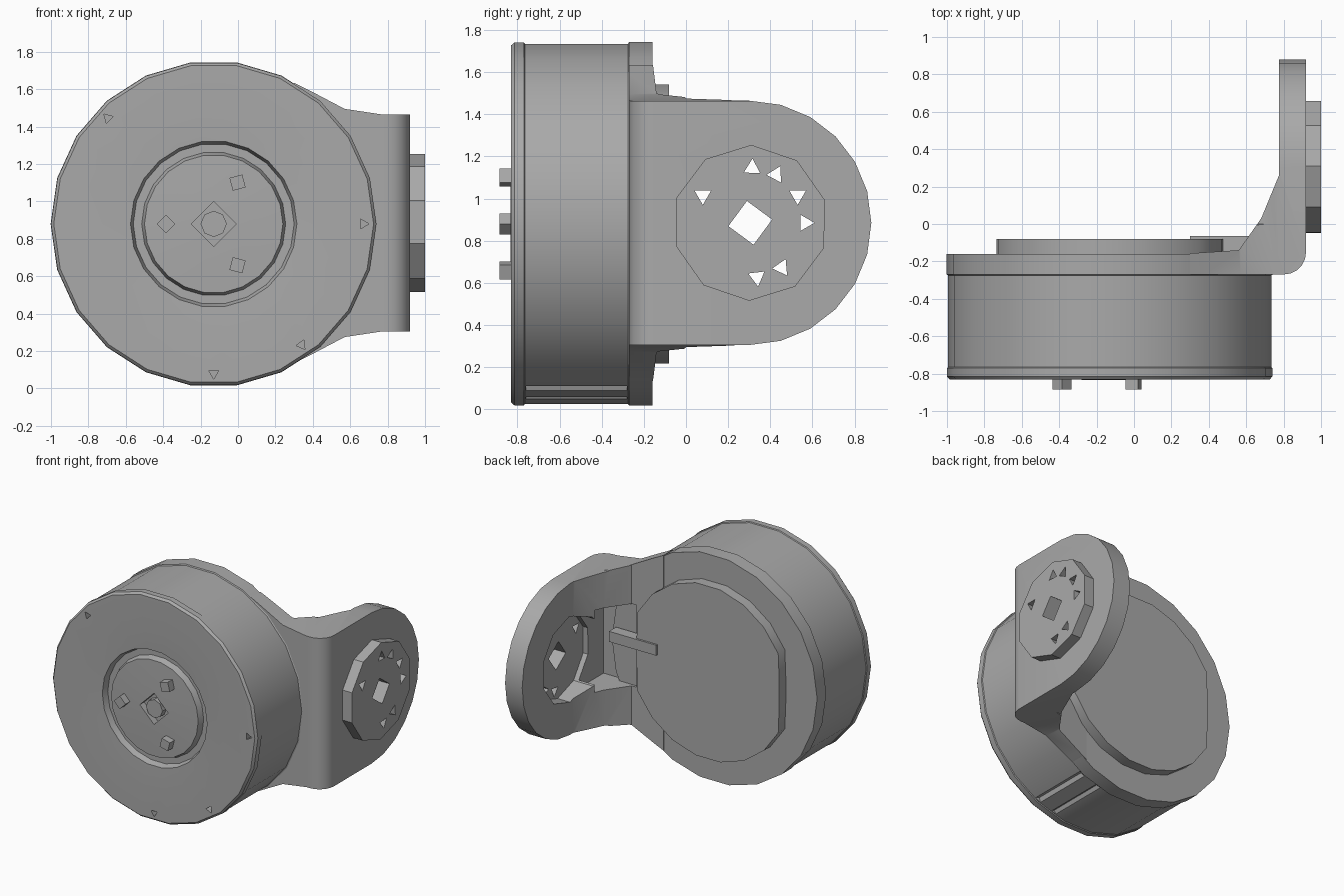
import bpy, bmesh, math
from mathutils import Vector

if "Cube" in bpy.data.objects:
    bpy.data.objects.remove(bpy.data.objects["Cube"])

grey = bpy.data.materials.new("plain grey")
grey.use_nodes = True
colour = (0.4, 0.4, 0.4, 1)
grey.diffuse_color = colour
grey.node_tree.nodes["Principled BSDF"].inputs["Base Color"].default_value = colour

CX, CZ = -0.13, 0.88      # motor axis
HY, HZ = 0.305, 0.885     # hub axis


def finish(name, bm):
    bmesh.ops.remove_doubles(bm, verts=bm.verts, dist=0.0001)
    bmesh.ops.recalc_face_normals(bm, faces=bm.faces)
    mesh = bpy.data.meshes.new(name)
    bm.to_mesh(mesh)
    bm.free()
    mesh.materials.append(grey)
    ob = bpy.data.objects.new(name, mesh)
    bpy.context.collection.objects.link(ob)
    return ob


def prism(name, points, axis, low, high):
    """Extrude a 2D outline along x, y or z."""
    def place(p, d):
        return {"x": (d, *p), "y": (p[0], d, p[1]), "z": (*p, d)}[axis]
    bm = bmesh.new()
    face = bm.faces.new([bm.verts.new(place(p, low)) for p in points])
    new = bmesh.ops.extrude_face_region(bm, geom=[face])["geom"]
    shift = Vector(place((0, 0), high - low))
    bmesh.ops.translate(bm, vec=shift, verts=[v for v in new if isinstance(v, bmesh.types.BMVert)])
    return finish(name, bm)


def circle(u, v, r, sides, start=0.0):
    return [(u + r * math.cos(start + math.tau * i / sides),
             v + r * math.sin(start + math.tau * i / sides)) for i in range(sides)]


def box(name, x0, x1, y0, y1, z0, z1):
    return prism(name, [(x0, y0), (x1, y0), (x1, y1), (x0, y1)], "z", z0, z1)


def lathe(name, profile, sides):
    """Spin (radius, y) points around the motor axis."""
    bm = bmesh.new()
    verts = [bm.verts.new((CX + r, y, CZ)) for r, y in profile]
    edges = [bm.edges.new(pair) for pair in zip(verts, verts[1:])]
    bmesh.ops.spin(bm, geom=verts + edges, cent=(CX, 0, CZ), axis=(0, 1, 0),
                   angle=math.tau, steps=sides)
    return finish(name, bm)


def combine(ob, tool, operation="DIFFERENCE"):
    mod = ob.modifiers.new("cut", "BOOLEAN")
    mod.object, mod.operation, mod.solver = tool, operation, "EXACT"
    bpy.context.view_layer.objects.active = ob
    bpy.ops.object.modifier_apply(modifier=mod.name)
    bpy.data.objects.remove(tool)


# Motor drum with front ring groove and rear flange
drum = lathe("motor_drum", [
    (0, -0.835), (0.2, -0.832), (0.37, -0.825), (0.385, -0.78), (0.43, -0.78), (0.445, -0.825),
    (0.6, -0.832), (0.855, -0.832), (0.87, -0.815), (0.87, -0.77), (0.864, -0.765),
    (0.864, -0.275), (0.872, -0.27), (0.872, -0.16), (0, -0.16)], 22)

# Centre recess, small screw notches and underside slots
combine(drum, prism("cutter", circle(CX, CZ, 0.12, 4), "y", -0.9, -0.78))
for deg in (0, -54, -90, 135):
    a = math.radians(deg)
    spot = circle(CX + 0.8 * math.cos(a), CZ + 0.8 * math.sin(a), 0.03, 3, a)
    combine(drum, prism("cutter", spot, "y", -0.9, -0.78))
for deg in (-65, -75):
    a = math.radians(deg)
    slot = circle(CX + 0.86 * math.cos(a), CZ + 0.86 * math.sin(a), 0.025, 4, a)
    combine(drum, prism("cutter", slot, "y", -0.76, -0.28))

prism("centre_boss", circle(CX, CZ, 0.07, 8), "y", -0.83, -0.75)

# Three front pins
for i in range(3):
    a = math.pi + math.tau * i / 3
    pin = circle(CX + 0.255 * math.cos(a), CZ + 0.255 * math.sin(a), 0.05, 4, a)
    prism(f"front_pin_{i + 1}", pin, "y", -0.885, -0.8)

# Rear cap, a disc with two flattened sides
cap = [(max(CX - 0.605, min(CX + 0.605, x)), z) for x, z in circle(CX, CZ, 0.67, 20, math.pi / 20)]
cap = [p for i, p in enumerate(cap) if p[0] != cap[i - 1][0] or p[0] != cap[(i + 1) % len(cap)][0]]
prism("rear_cap", cap, "y", -0.18, -0.08)

# Bracket: bent plate section, trimmed by its front and side outlines
bend = [(0.80 + 0.12 * math.sin(t * math.pi / 10), -0.15 - 0.12 * math.cos(t * math.pi / 10))
        for t in range(6)]
bracket = prism("side_bracket", [(0.25, -0.27)] + bend + [
    (0.92, 0.9), (0.775, 0.9), (0.775, 0.26), (0.68, 0.03), (0.56, -0.14), (0.25, -0.16)], "z", 0, 1.8)
half = [(0.3, 0.75), (0.38, 0.71), (0.57, 0.61), (0.77, 0.58), (1.1, 0.578)]
outline = [(x, HZ + h) for x, h in half] + [(x, HZ - h) for x, h in reversed(half)]
combine(bracket, prism("trim", outline, "y", -1, 1), "INTERSECT")
ear = [(0.30 + 0.58 * math.cos(t * math.pi / 12), HZ + 0.58 * math.sin(t * math.pi / 12))
       for t in range(-6, 7)]
ear += [(0.0, HZ + 0.59), (-0.16, HZ + 0.8), (-0.5, HZ + 0.8),
        (-0.5, HZ - 0.8), (-0.16, HZ - 0.8), (0.0, HZ - 0.59)]
combine(bracket, prism("trim", ear, "x", 0, 1.2), "INTERSECT")

# Hub pocket in the ear and cable pocket in the corner
combine(bracket, prism("cutter", circle(HY, HZ, 0.33, 10, 0.3), "x", 0.7, 0.88))
combine(bracket, box("cutter", 0.52, 0.84, -0.2, 0.1, 0.57, 1.2))

# Outer hub
hub = prism("output_hub", circle(HY, HZ, 0.37, 10, 0.3), "x", 0.9, 1.0)

# Square centre hole and ring of small holes through hub and ear
for part in (hub, bracket):
    combine(part, prism("cutter", circle(HY, HZ, 0.105, 4, 0.15), "x", 0.6, 1.1))
    for deg in (-83, -55, 0, 30, 62, 88, 150):
        a = math.radians(deg)
        hole = circle(HY + 0.26 * math.cos(a), HZ + 0.26 * math.sin(a), 0.045, 3, a)
        combine(part, prism("cutter", hole, "x", 0.6, 1.1))

# Cable bar from the rear cap into the corner pocket
box("cable_bar", 0.3, 0.7, -0.15, -0.065, 0.9, 0.98)

# Smooth shading with sharp edges kept
for ob in bpy.context.collection.objects:
    if ob.type == "MESH" and grey.name in ob.data.materials:
        bpy.ops.object.select_all(action="DESELECT")
        ob.select_set(True)
        bpy.context.view_layer.objects.active = ob
        bpy.ops.object.shade_smooth_by_angle(angle=math.radians(35))
